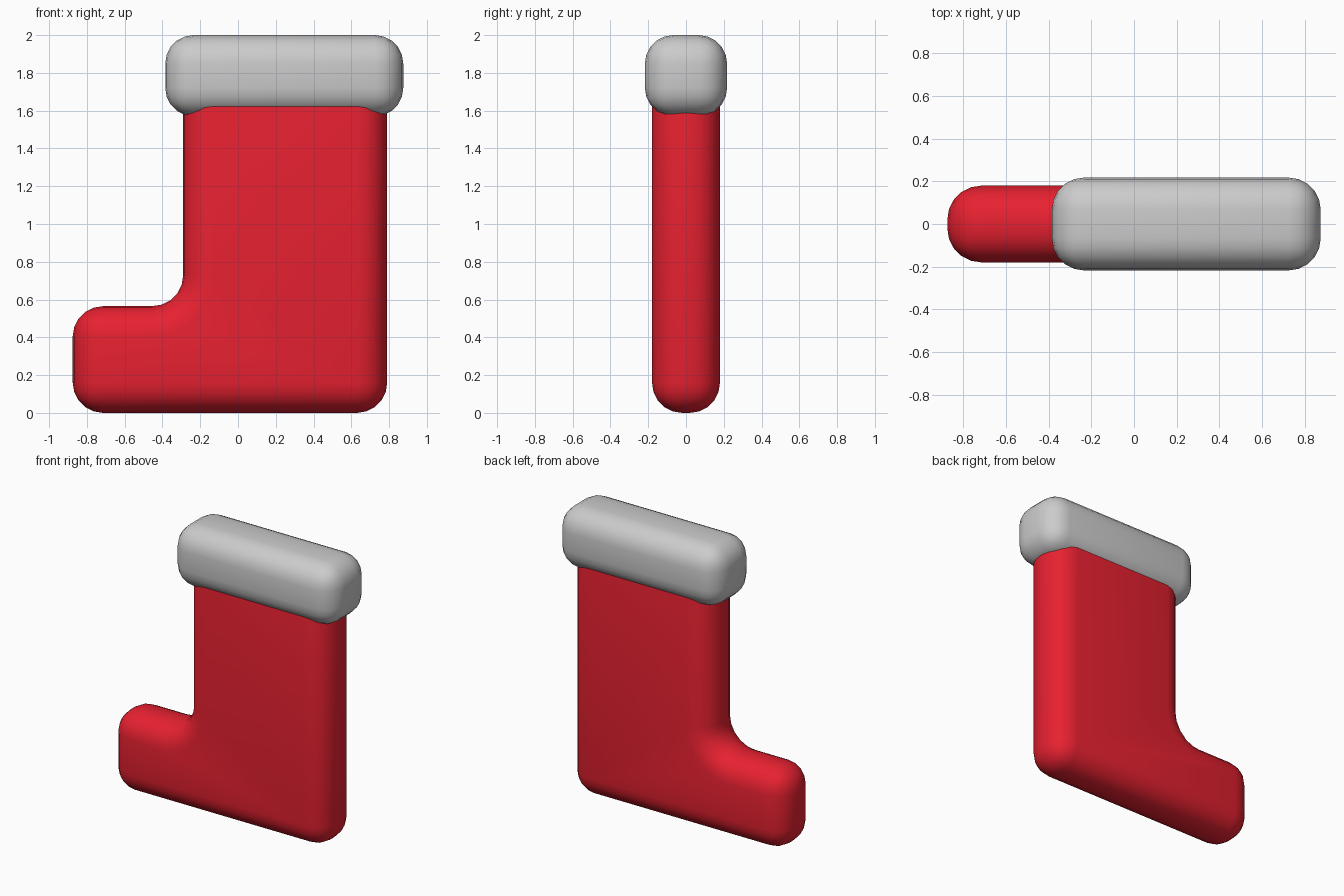
import bpy, bmesh, math

if "Cube" in bpy.data.objects:
    bpy.data.objects.remove(bpy.data.objects["Cube"])

def rounded_slab(name, profile, depth, radius):
    # extrude an x-z profile along y and round its sharp edges
    bm = bmesh.new()
    face = bm.faces.new([bm.verts.new((x, -depth / 2, z)) for x, z in profile])
    ext = bmesh.ops.extrude_face_region(bm, geom=[face], use_keep_orig=True)
    verts = [g for g in ext["geom"] if isinstance(g, bmesh.types.BMVert)]
    bmesh.ops.translate(bm, verts=verts, vec=(0, depth, 0))
    bmesh.ops.recalc_face_normals(bm, faces=bm.faces[:])
    mesh = bpy.data.meshes.new(name)
    bm.to_mesh(mesh)
    bm.free()
    ob = bpy.data.objects.new(name, mesh)
    bpy.context.collection.objects.link(ob)
    bev = ob.modifiers.new("round", "BEVEL")
    bev.width = radius
    bev.segments = 5
    bev.limit_method = "ANGLE"
    bev.angle_limit = math.radians(40)
    bpy.ops.object.select_all(action="DESELECT")
    bpy.context.view_layer.objects.active = ob
    ob.select_set(True)
    bpy.ops.object.modifier_apply(modifier=bev.name)
    bpy.ops.object.shade_smooth_by_angle(angle=math.radians(40))
    return ob

# stocking: L-shaped leg and foot with a filleted instep
r = 0.165
instep = [(-0.29 - r + r * math.cos(a), 0.565 + r - r * math.sin(a))
          for a in (math.pi / 2 * i / 5 for i in range(6))]
outline = [(-0.875, 0), (0.79, 0), (0.79, 1.8)] + [(-0.29, 1.8)] + instep + [(-0.875, 0.565)]
stocking = rounded_slab("stocking", outline, 0.36, 0.16)
red = bpy.data.materials.new("red")
red.diffuse_color = (0.8, 0.015, 0.03, 1)
red.use_nodes = True
red.node_tree.nodes["Principled BSDF"].inputs["Base Color"].default_value = red.diffuse_color
stocking.data.materials.append(red)

# cuff: plump rounded band at the top
rounded_slab("cuff", [(-0.385, 1.57), (0.875, 1.57), (0.875, 2), (-0.385, 2)], 0.435, 0.15)
